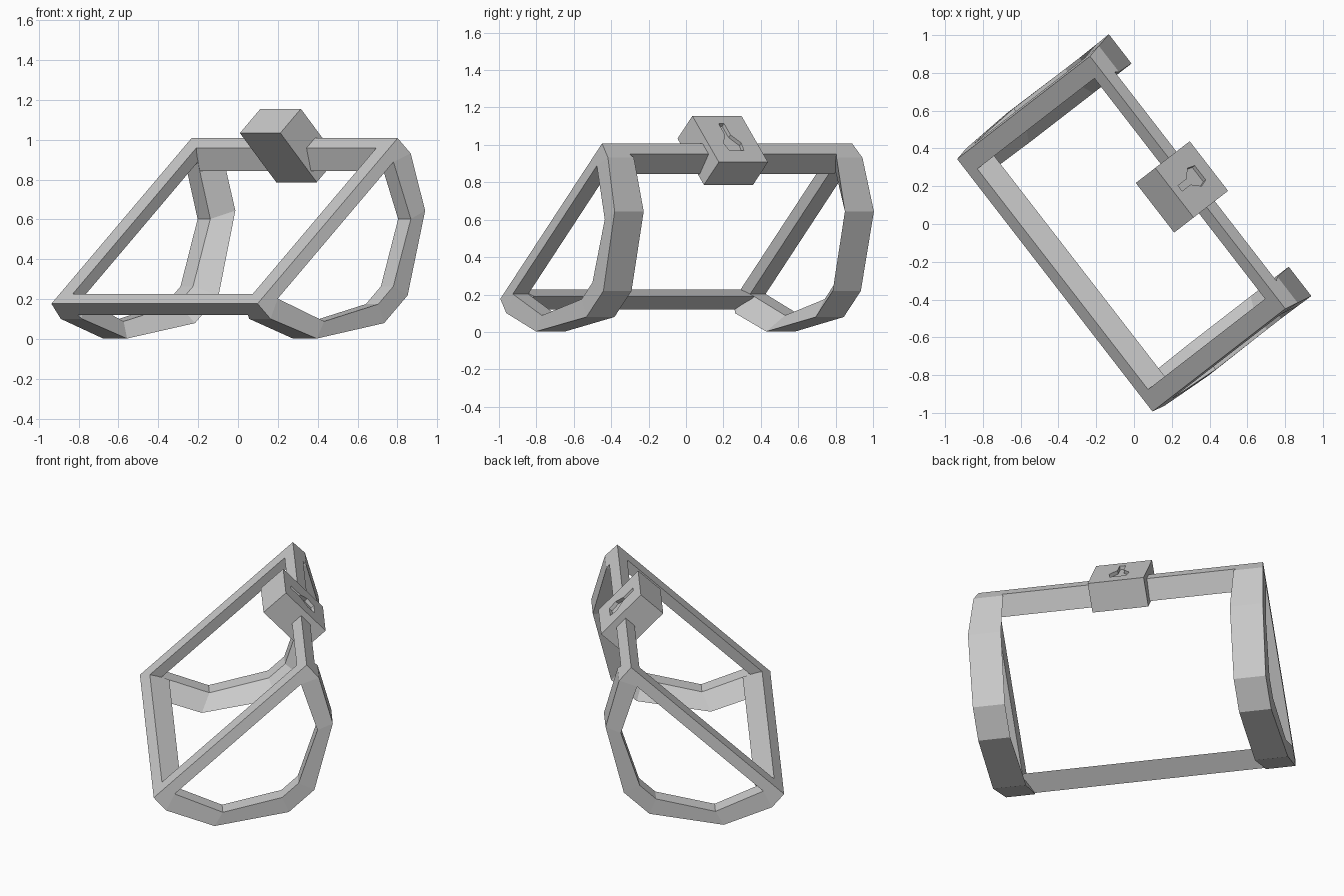
import bpy, bmesh
from mathutils import Vector

if "Cube" in bpy.data.objects:
    bpy.data.objects.remove(bpy.data.objects["Cube"])

# Tilted working frame: s = along the long bars, e = up the sloping face, d = depth behind it
U = Vector((0.612, -0.791, 0))
V = Vector((0.791, 0.612, 0))
Z = Vector((0, 0, 1))
E = V * 0.731 + Z * 0.683
N = V * 0.683 - Z * 0.731
ORIGIN = V * -0.53 + Z * 0.177


def place(s, e, d):
    return ORIGIN + U * s + E * e + N * d


def lerp_table(table, d):
    for (d0, a), (d1, b) in zip(table, table[1:]):
        if d <= d1:
            return a + (b - a) * (d - d0) / (d1 - d0)
    return table[-1][1]


def make_object(name, coords, faces):
    bm = bmesh.new()
    verts = [bm.verts.new(c) for c in coords]
    for f in faces:
        f = list(dict.fromkeys(f))
        if len(f) > 2:
            bm.faces.new([verts[i] for i in f])
    bmesh.ops.delete(bm, geom=[v for v in bm.verts if not v.link_faces], context='VERTS')
    bmesh.ops.recalc_face_normals(bm, faces=bm.faces)
    mesh = bpy.data.meshes.new(name)
    bm.to_mesh(mesh)
    bm.free()
    ob = bpy.data.objects.new(name, mesh)
    bpy.context.collection.objects.link(ob)
    return ob


def prism(name, ring_a, ring_b):
    n = len(ring_a)
    faces = [range(n), range(n, 2 * n)]
    faces += [(i, (i + 1) % n, n + (i + 1) % n, n + i) for i in range(n)]
    return make_object(name, ring_a + ring_b, faces)


# D-shaped side loops: wide outer strip, narrower hole wall, so the inner side is bevelled
MID = 0.608
OUTER_HALF = [(0.608, 0), (0.608, 0.104), (0.47, 0.368), (0.102, 0.606)]
INNER_HALF = [(0.502, 0.064), (0.502, 0.064), (0.376, 0.338), (0.065, 0.51)]
S_OUT = [(0, 0.845), (0.104, 0.86), (0.368, 0.876), (0.606, 0.87)]
S_IN = [(0, 0.738), (0.104, 0.685), (0.368, 0.68), (0.606, 0.68)]
S_HOLE = [(0, 0.75), (0.064, 0.75), (0.338, 0.77), (0.51, 0.77)]


def full(half):
    return [(MID - h, d) for h, d in half] + [(MID + h, d) for h, d in reversed(half)]


def side_loop(name, sign):
    outer, inner = full(OUTER_HALF), full(INNER_HALF)
    n = len(outer)
    coords = []
    for rim, hole in ((S_OUT, S_OUT), (S_IN, S_HOLE)):
        for prof, table in ((outer, rim), (inner, hole)):
            coords += [place(sign * lerp_table(table, d), e, d) for e, d in prof]
    # doubled inner corners share one vertex
    same = {0: 1, n - 1: n - 2}

    def o(k, i):
        return 2 * n * k + i

    def q(k, i):
        return 2 * n * k + n + same.get(i, i)

    faces = []
    for i in range(n):
        j = (i + 1) % n
        faces.append((o(0, i), o(0, j), o(1, j), o(1, i)))
        faces.append((q(0, i), q(0, j), q(1, j), q(1, i)))
        for k in (0, 1):
            faces.append((o(k, i), o(k, j), q(k, j), q(k, i)))
    make_object(name, coords, faces)


side_loop("right_side_loop", 1)
side_loop("left_side_loop", -1)

# Long bars joining the loops along the low and high edges
BAR = [(0.608, 0), (0.536, 0), (0.478, 0.103), (0.608, 0.078)]
for name, sign in (("lower_bar", -1), ("upper_bar", 1)):
    rings = [[place(s, MID + sign * h, d) for h, d in BAR] for s in (-0.745, 0.745)]
    prism(name, *rings)

# Block on the upper bar
BLOCK = [(1.074, -0.168), (1.252, -0.168), (1.252, 0.17), (1.074, 0.17)]
block = prism("latch_block", *[[place(s, e, d) for e, d in BLOCK] for s in (-0.166, 0.166)])

# Key-shaped recess in the block's outer face
half = [(0.018, -0.112), (0.018, -0.03), (0.06, 0.03), (0.048, 0.085)]
slot = half + [(-s, d) for s, d in reversed(half)]
cutter = prism("slot_cutter", *[[place(s, e, d) for s, d in slot] for e in (1.23, 1.3)])
cutter.hide_render = True
mod = block.modifiers.new("slot", 'BOOLEAN')
mod.operation = 'DIFFERENCE'
mod.solver = 'EXACT'
mod.object = cutter
bpy.context.view_layer.objects.active = block
bpy.ops.object.modifier_apply(modifier=mod.name)
bpy.data.objects.remove(cutter)
